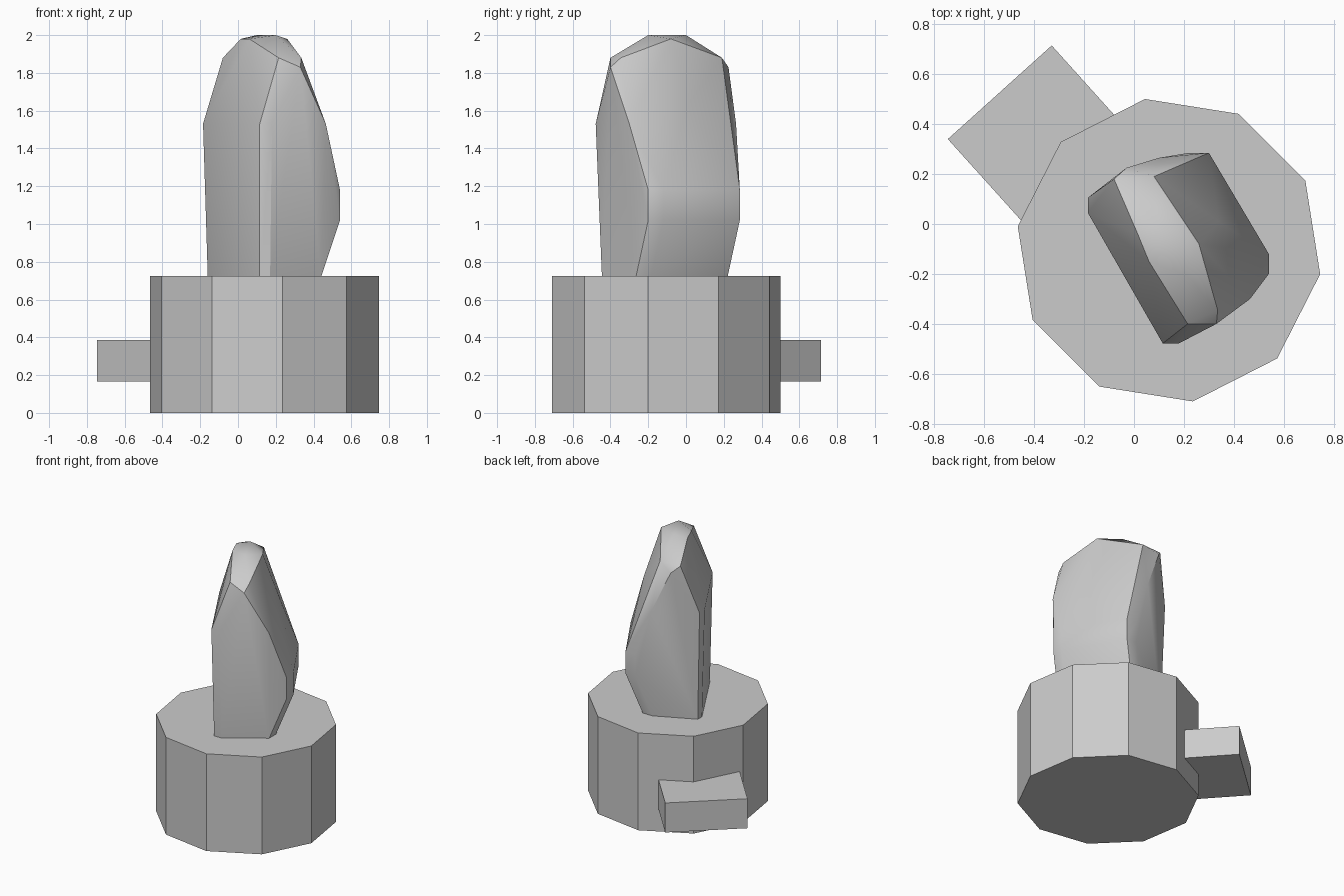
import bpy
import bmesh
import math
from mathutils import Matrix, Vector

old = bpy.data.objects.get("Cube")
if old:
    bpy.data.objects.remove(old, do_unlink=True)


def make_material(name, rgb):
    mat = bpy.data.materials.new(name)
    mat.use_nodes = True
    color = (*rgb, 1)
    mat.diffuse_color = color
    mat.node_tree.nodes["Principled BSDF"].inputs["Base Color"].default_value = color
    return mat


def finish(bm, name, mat):
    bmesh.ops.recalc_face_normals(bm, faces=bm.faces[:])
    mesh = bpy.data.meshes.new(name)
    bm.to_mesh(mesh)
    bm.free()
    mesh.materials.append(mat)
    obj = bpy.data.objects.new(name, mesh)
    bpy.context.collection.objects.link(obj)
    return obj


grey = make_material("stone grey", (0.6, 0.6, 0.6))

# Ten-sided pedestal
BASE_HEIGHT = 0.725
bm = bmesh.new()
bmesh.ops.create_cone(bm, cap_ends=True, segments=10, radius1=0.613, radius2=0.613,
                      depth=BASE_HEIGHT)
first = max(bm.verts, key=lambda v: v.co.x + v.co.y * 0.01).co
spin = math.radians(-9) - math.atan2(first.y, first.x)
bmesh.ops.transform(bm, verts=bm.verts[:], matrix=(
    Matrix.Translation((0.14, -0.105, BASE_HEIGHT / 2)) @ Matrix.Rotation(spin, 4, 'Z')))
finish(bm, "pedestal", grey)

# Block jutting out of the back right side, its inner end buried in the pedestal
WIDTH, LENGTH, TALL = 0.56, 0.56, 0.22
bm = bmesh.new()
bmesh.ops.create_cube(bm, size=1)
turn = Matrix.Rotation(math.radians(42), 4, 'Z')
outer_end = Vector((-0.5375, 0.5275, 0.275))
centre = outer_end + turn @ Vector((0, -LENGTH / 2, 0))
bmesh.ops.transform(bm, verts=bm.verts[:], matrix=(
    Matrix.Translation(centre) @ turn @ Matrix.Diagonal((WIDTH, LENGTH, TALL, 1))))
finish(bm, "side_block", grey)

# Standing stone: the skin around a few outlines, each at its own height
belly = [(0.54, -0.2), (0.54, -0.12), (0.3, 0.285), (0.22, 0.285)]
foot = [(x - 0.1, y - 0.065) for x, y in belly]
outlines = [
    (0.72, foot + [(0.115, -0.445), (0.17, -0.445), (-0.16, 0.04), (-0.16, 0.09)]),
    (1.02, belly),
    (1.18, belly),
    (1.53, [(0.115, -0.478), (0.18, -0.478), (-0.185, 0.045), (-0.185, 0.105),
            (0.1, 0.265), (0.465, -0.3)]),
    (1.63, [(0.34, 0.01)]),
    (1.83, [(0.33, -0.4), (-0.03, 0.225)]),
    (1.88, [(0.215, -0.4), (0.335, -0.345), (-0.08, 0.18), (0.08, 0.19)]),
    (1.98, [(0.06, -0.15), (0.015, -0.04), (0.26, -0.08)]),
    (2.0, [(0.2, -0.2), (0.1, 0.0)]),
]
bm = bmesh.new()
for z, outline in outlines:
    for x, y in outline:
        bm.verts.new((x, y, z))
hull = bmesh.ops.convex_hull(bm, input=bm.verts[:])
spare = {v for v in hull["geom_interior"] + hull["geom_unused"]
         if isinstance(v, bmesh.types.BMVert)}
bmesh.ops.delete(bm, geom=list(spare), context='VERTS')
bmesh.ops.dissolve_limit(bm, angle_limit=math.radians(2),
                         verts=bm.verts[:], edges=bm.edges[:])
stone = finish(bm, "standing_stone", grey)
bpy.ops.object.select_all(action='DESELECT')
stone.select_set(True)
bpy.context.view_layer.objects.active = stone
bpy.ops.object.shade_smooth_by_angle(angle=math.radians(32))
